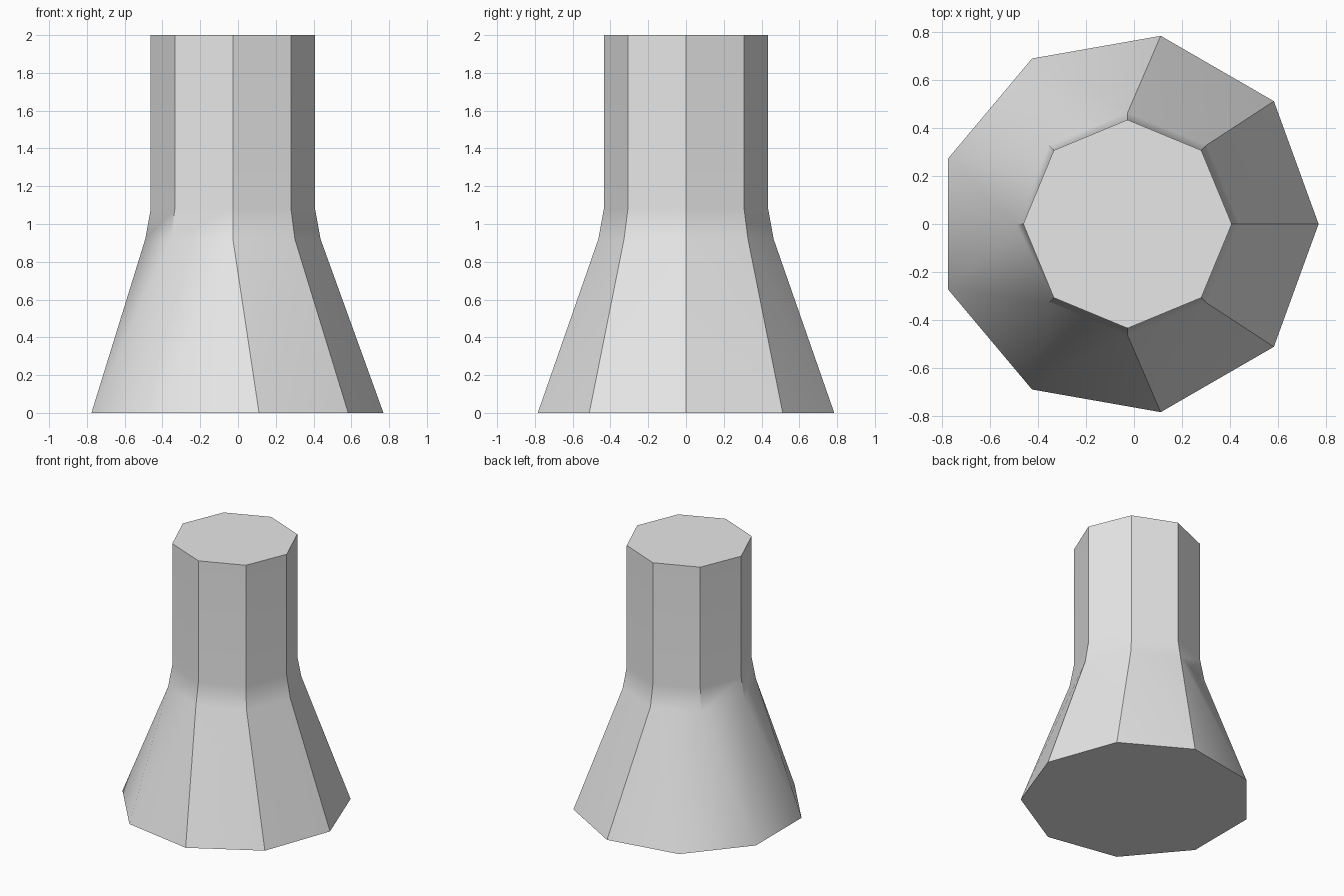
import bpy, bmesh
from math import cos, sin, tau, radians

cube = bpy.data.objects.get("Cube")
if cube:
    bpy.data.objects.remove(cube, do_unlink=True)

CENTRE_X = -0.027
BASE_SIDES, NECK_SIDES = 9, 8

mat = bpy.data.materials.new("light grey")
mat.use_nodes = True
grey = (0.8, 0.8, 0.8, 1)
mat.diffuse_color = grey
mat.node_tree.nodes["Principled BSDF"].inputs["Base Color"].default_value = grey

bm = bmesh.new()


def ring(sides, radius, z):
    return [bm.verts.new((CENTRE_X + radius * cos(tau * i / sides),
                          radius * sin(tau * i / sides), z)) for i in range(sides)]


def nearest(verts, a, b):
    """Vertex of a ring that points the same way as the edge a-b."""
    mid = (a.co + b.co) / 2
    return max(verts, key=lambda v: (v.co.x - CENTRE_X) * (mid.x - CENTRE_X) + v.co.y * mid.y)


def edges(verts):
    return zip(verts, verts[1:] + verts[:1])


base = ring(BASE_SIDES, 0.797, 0)
flare_top = ring(NECK_SIDES, 0.464, 0.92)
neck_low = ring(NECK_SIDES, 0.435, 1.08)
neck_top = ring(NECK_SIDES, 0.435, 2)

# Flared foot: nine sides blend into eight with triangles
for a, b in edges(base):
    bm.faces.new((a, b, nearest(flare_top, a, b)))
for a, b in edges(flare_top):
    bm.faces.new((b, a, nearest(base, a, b)))

# Bevelled shoulder and straight neck
for low, high in ((flare_top, neck_low), (neck_low, neck_top)):
    for (a, b), (c, d) in zip(edges(low), edges(high)):
        bm.faces.new((a, b, d, c))

# End caps
bm.faces.new(base[::-1])
bm.faces.new(neck_top)
bmesh.ops.recalc_face_normals(bm, faces=bm.faces)

mesh = bpy.data.meshes.new("flared_column")
bm.to_mesh(mesh)
bm.free()
mesh.materials.append(mat)
column = bpy.data.objects.new("flared_column", mesh)
bpy.context.collection.objects.link(column)

# Soft shoulder, crisp side edges
bpy.ops.object.select_all(action='DESELECT')
bpy.context.view_layer.objects.active = column
column.select_set(True)
bpy.ops.object.shade_smooth_by_angle(angle=radians(30))
weighted = column.modifiers.new("weighted_normals", 'WEIGHTED_NORMAL')
weighted.keep_sharp = True
